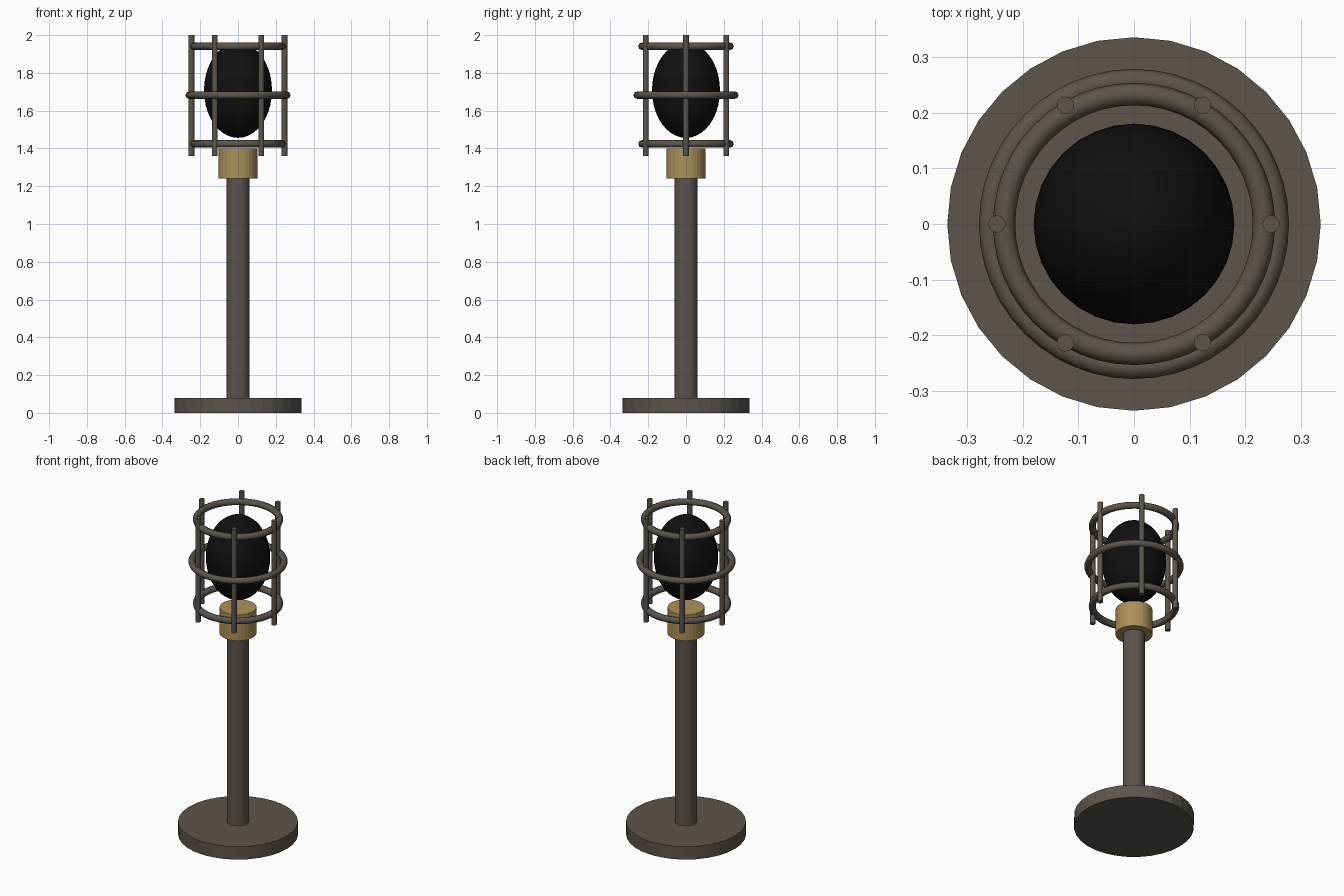
import bpy, math

if "Cube" in bpy.data.objects:
    bpy.data.objects.remove(bpy.data.objects["Cube"])


def material(name, rgb):
    m = bpy.data.materials.new(name)
    m.diffuse_color = (*rgb, 1)
    m.use_nodes = True
    m.node_tree.nodes["Principled BSDF"].inputs["Base Color"].default_value = m.diffuse_color
    return m


iron = material("dark_iron", (0.107, 0.089, 0.072))
brass = material("brass", (0.42, 0.28, 0.10))
black = material("black_glass", (0.005, 0.005, 0.005))


def finish(name, mat):
    ob = bpy.context.object
    ob.name = name
    ob.data.materials.append(mat)
    return ob


def cylinder(name, radius, z0, z1, mat, sides=32, x=0, y=0):
    bpy.ops.mesh.primitive_cylinder_add(vertices=sides, radius=radius, depth=z1 - z0,
                                        location=(x, y, (z0 + z1) / 2))
    return finish(name, mat)


# Stand: base disc, pole and lamp socket
cylinder("base", 0.335, 0, 0.08, iron)
cylinder("pole", 0.062, 0.08, 1.24, iron)
cylinder("socket", 0.103, 1.24, 1.40, brass)

# Egg-shaped bulb
bpy.ops.mesh.primitive_uv_sphere_add(segments=32, ring_count=20, radius=1, location=(0, 0, 1.708))
bulb = finish("bulb", black)
bulb.scale = (0.18, 0.18, 0.252)
bpy.ops.object.transform_apply(location=False, rotation=False, scale=True)
bpy.ops.object.shade_smooth()

# Cage rings, the middle one wider
for name, z, radius in (("lower", 1.424, 0.233), ("middle", 1.682, 0.258), ("upper", 1.941, 0.233)):
    bpy.ops.mesh.primitive_torus_add(major_radius=radius, minor_radius=0.02, major_segments=48,
                                     minor_segments=8, location=(0, 0, z))
    finish(name + "_cage_ring", iron)
    bpy.ops.object.shade_smooth()

# Six upright cage bars
for i in range(6):
    a = math.radians(60 * i)
    cylinder(f"cage_bar_{i + 1}", 0.0155, 1.36, 2.0, iron, 16,
             0.246 * math.cos(a), 0.246 * math.sin(a))
